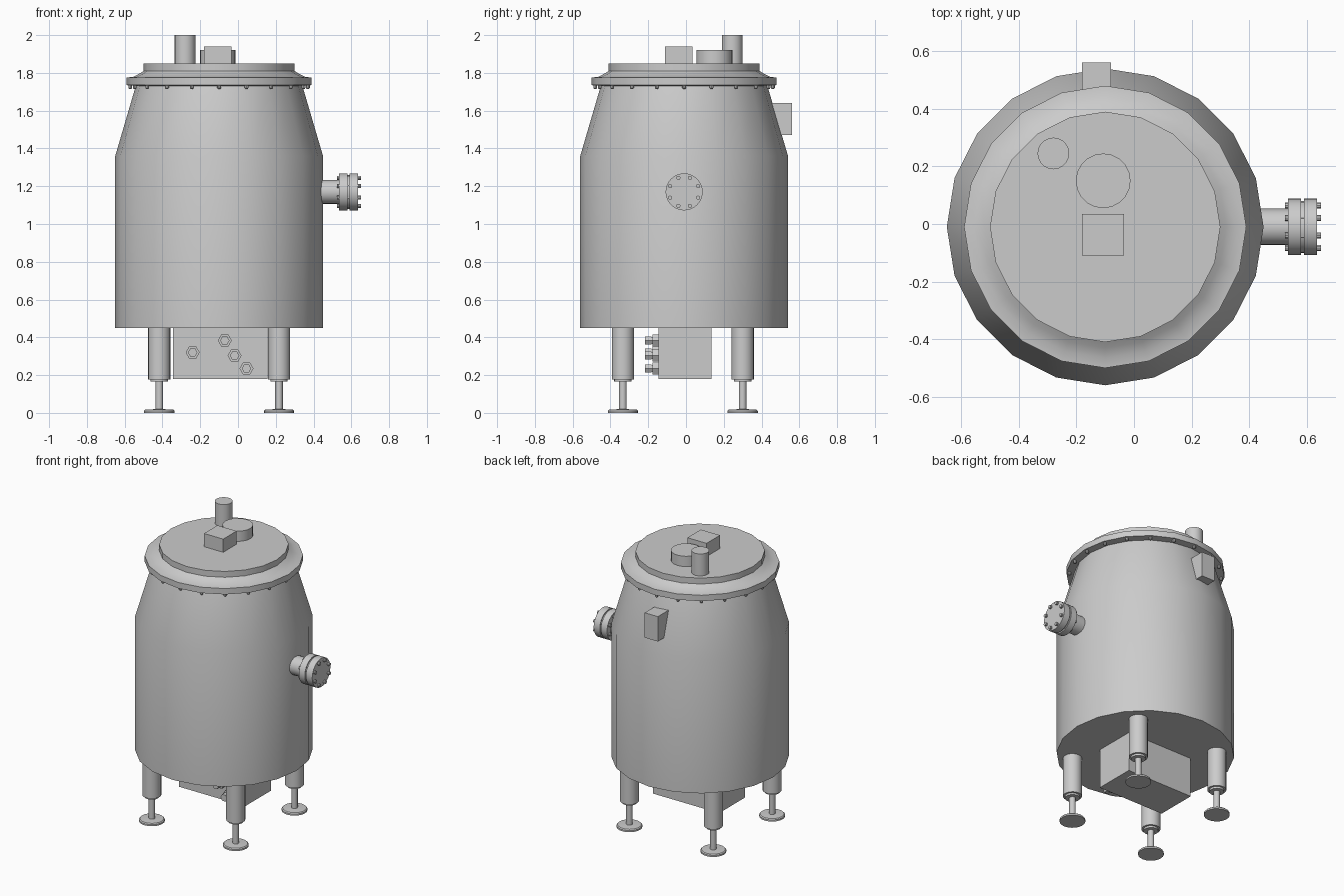
import bpy, bmesh
from math import sin, cos, pi, radians
from mathutils import Matrix, Vector

if "Cube" in bpy.data.objects:
    bpy.data.objects.remove(bpy.data.objects["Cube"])

CX, CY = -0.10, -0.01   # vessel axis


def finish(name, bm, smooth=True):
    bmesh.ops.recalc_face_normals(bm, faces=bm.faces[:])
    me = bpy.data.meshes.new(name)
    bm.to_mesh(me)
    bm.free()
    ob = bpy.data.objects.new(name, me)
    bpy.context.collection.objects.link(ob)
    if smooth:
        bpy.ops.object.select_all(action='DESELECT')
        bpy.context.view_layer.objects.active = ob
        ob.select_set(True)
        bpy.ops.object.shade_smooth_by_angle(angle=radians(30))
    return ob


def lathe(name, profile, origin, axis=(0, 0, 1), sides=20, smooth=True):
    """Spin (radius, height) points about an axis, with flat end caps."""
    bm = bmesh.new()
    rings = [[bm.verts.new((r * cos(2 * pi * i / sides), r * sin(2 * pi * i / sides), h))
              for i in range(sides)] for r, h in profile]
    for a, b in zip(rings, rings[1:]):
        for i in range(sides):
            j = (i + 1) % sides
            bm.faces.new((a[i], a[j], b[j], b[i]))
    bm.faces.new(rings[0][::-1])
    bm.faces.new(rings[-1])
    rot = Vector((0, 0, 1)).rotation_difference(Vector(axis)).to_matrix().to_4x4()
    bm.transform(Matrix.Translation(origin) @ rot)
    return finish(name, bm, smooth)


def box(name, lo, hi):
    bm = bmesh.new()
    bmesh.ops.create_cube(bm, size=1)
    for v in bm.verts:
        v.co = [lo[k] + (v.co[k] + 0.5) * (hi[k] - lo[k]) for k in range(3)]
    return finish(name, bm, False)


# Vessel: straight wall and tapered shoulder
lathe("vessel_body", [(0.55, 0.45), (0.55, 1.36), (0.44, 1.735)], (CX, CY, 0))

# Rim flange with sloped top, and flat lid
lathe("rim_flange", [(0.43, 1.73), (0.49, 1.735), (0.49, 1.775), (0.455, 1.779),
                     (0.42, 1.797), (0.40, 1.81)], (CX, CY, 0))
lathe("lid", [(0.40, 1.80), (0.40, 1.85)], (CX, CY, 0))

# Bolts under the rim
for i in range(20):
    a = 2 * pi * i / 20
    lathe(f"rim_bolt_{i + 1}", [(0.006, 1.715), (0.010, 1.72), (0.010, 1.74)],
          (CX + 0.47 * cos(a), CY + 0.47 * sin(a), 0), sides=8)

# Fittings on the lid
lathe("lid_pipe", [(0.055, 1.84), (0.055, 2.0)], (-0.28, 0.245, 0))
lathe("lid_hatch", [(0.095, 1.84), (0.095, 1.92)], (-0.107, 0.15, 0))
box("lid_control_box", (-0.18, -0.11, 1.84), (-0.035, 0.035, 1.94))

# Junction box on the back of the shoulder
box("back_box", (-0.18, 0.42, 1.47), (-0.08, 0.56, 1.64))

# Side nozzle: neck, two flanges, gasket
side = (0, CY, 1.17)
lathe("nozzle_neck", [(0.063, 0.40), (0.063, 0.54)], side, (1, 0, 0), 24)
lathe("nozzle_flange", [(0.098, 0.535), (0.098, 0.58)], side, (1, 0, 0), 32)
lathe("nozzle_gasket", [(0.09, 0.58), (0.09, 0.59)], side, (1, 0, 0), 32)
lathe("nozzle_blind_flange", [(0.098, 0.59), (0.098, 0.636)], side, (1, 0, 0), 32)
for i in range(8):
    a = 2 * pi * (i + 0.5) / 8
    lathe(f"nozzle_bolt_{i + 1}", [(0.011, 0.524), (0.011, 0.65)],
          (0, CY + 0.08 * cos(a), 1.17 + 0.08 * sin(a)), (1, 0, 0), 10)

# Equipment box under the vessel, with hexagonal plugs on its front
box("under_box", (-0.345, -0.145, 0.18), (0.155, 0.135, 0.45))
for i, (x, z) in enumerate([(-0.24, 0.32), (-0.07, 0.383), (-0.018, 0.303), (0.045, 0.235)]):
    lathe(f"hex_plug_{i + 1}", [(0.037, 0.14), (0.037, 0.178), (0.02, 0.178), (0.02, 0.183),
                                (0.025, 0.183), (0.025, 0.218)],
          (x, 0, z), (0, -1, 0), 6, False)

# Four legs with adjustable feet
leg = [(0.08, 0.0), (0.08, 0.011), (0.074, 0.017), (0.02, 0.02), (0.02, 0.165),
       (0.046, 0.165), (0.046, 0.178), (0.059, 0.178), (0.059, 0.46)]
for sx, nx in ((-1, "left"), (1, "right")):
    for sy, ny in ((-1, "front"), (1, "back")):
        lathe(f"{ny}_{nx}_leg", leg, (CX + 0.317 * sx, CY - 0.007 + 0.317 * sy, 0), sides=20)
